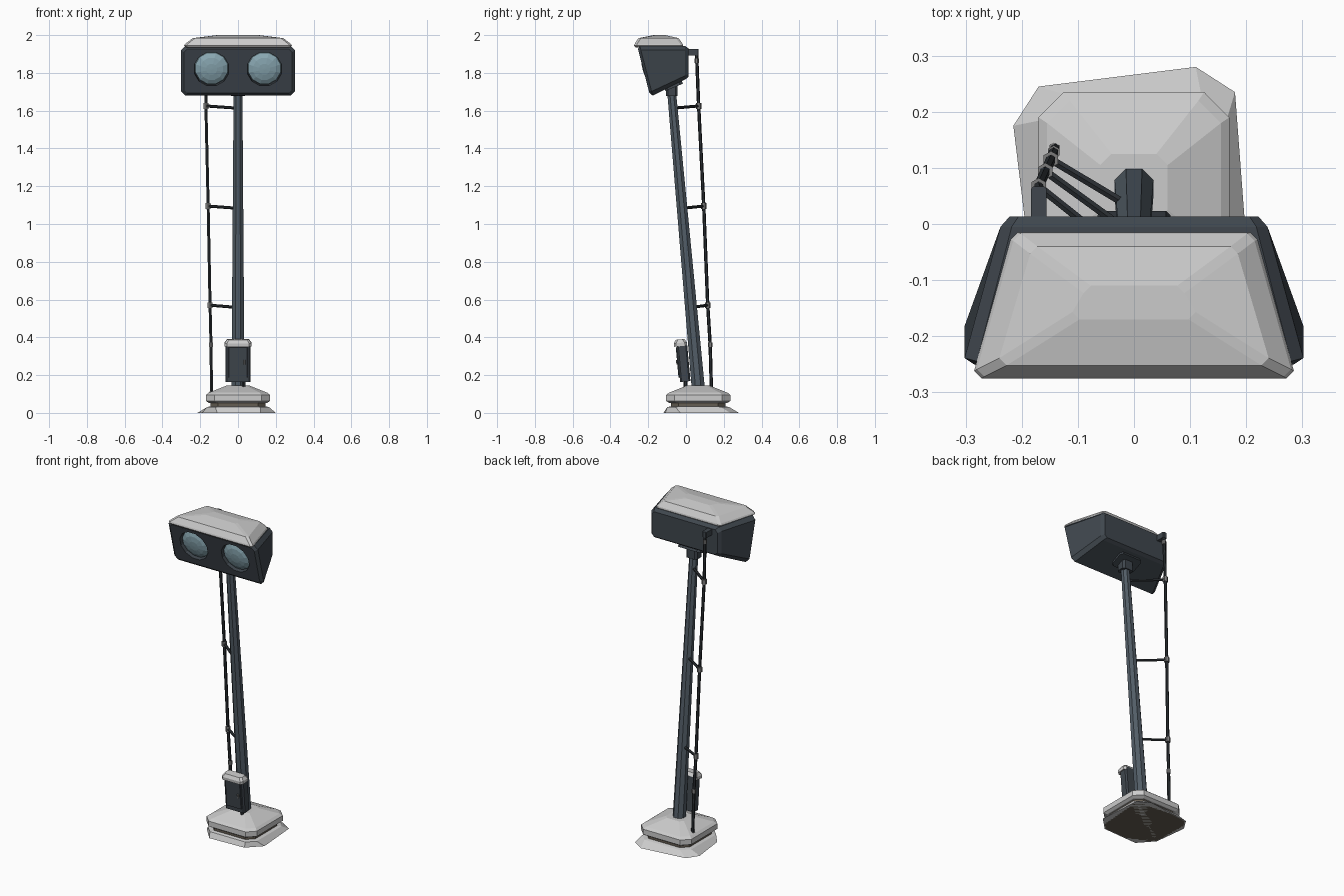
import bpy, bmesh, math
from mathutils import Vector, Matrix

if "Cube" in bpy.data.objects:
    bpy.data.objects.remove(bpy.data.objects["Cube"])


def mat(name, *rgb):
    m = bpy.data.materials.new(name)
    m.diffuse_color = (*rgb, 1)
    m.use_nodes = True
    m.node_tree.nodes["Principled BSDF"].inputs["Base Color"].default_value = m.diffuse_color
    return m


DARK = mat("dark_paint", 0.05, 0.062, 0.075)
STEEL = mat("pole_paint", 0.085, 0.11, 0.135)
BLACK = mat("pipe_black", 0.025, 0.03, 0.035)
METAL = mat("clamp_metal", 0.2, 0.2, 0.2)
SOIL = mat("brown_groove", 0.13, 0.11, 0.085)
GLASS = mat("lens_glass", 0.27, 0.42, 0.48)
STONE = mat("light_grey", 0.52, 0.53, 0.54)


def loft(name, rings, material):
    """Skin equal-length rings of points and cap both ends."""
    bm = bmesh.new()
    vs = [[bm.verts.new(p) for p in r] for r in rings]
    n = len(vs[0])
    for a, b in zip(vs, vs[1:]):
        for i in range(n):
            j = (i + 1) % n
            bm.faces.new((a[i], a[j], b[j], b[i]))
    bm.faces.new(vs[0])
    bm.faces.new(vs[-1])
    bmesh.ops.recalc_face_normals(bm, faces=bm.faces)
    me = bpy.data.meshes.new(name)
    bm.to_mesh(me)
    bm.free()
    ob = bpy.data.objects.new(name, me)
    me.materials.append(material)
    bpy.context.collection.objects.link(ob)
    return ob


def octagon(hx, hy, c, cx=0, cy=0):
    """Rectangle with chamfered corners."""
    pts = [(hx, -hy + c), (hx, hy - c), (hx - c, hy), (-hx + c, hy),
           (-hx, hy - c), (-hx, -hy + c), (-hx + c, -hy), (hx - c, -hy)]
    return [(x + cx, y + cy) for x, y in pts]


def at_z(pts, z):
    return [(x, y, z) for x, y in pts]


def circle(center, axis, r, n):
    q = Vector(axis).to_track_quat('Z', 'Y')
    return [Vector(center) + q @ Vector((r * math.cos(t), r * math.sin(t), 0))
            for t in [math.tau * (i + 0.5) / n for i in range(n)]]


def rod(name, a, b, r0, r1, n, material):
    d = Vector(b) - Vector(a)
    return loft(name, [circle(a, d, r0, n), circle(b, d, r1, n)], material)


def slab(name, size, center, chamfer, material, lean=0, taper=0):
    """Upright chamfered block, optionally leaning forward, with a tapered top."""
    hx, hy, hz = [s / 2 for s in size]
    levels = [(-hz, 0), (hz, 0)] if not taper else [(-hz, 0), (0, 0), (hz, taper)]
    ob = loft(name, [at_z(octagon(hx - t, hy - t, chamfer), z) for z, t in levels], material)
    ob.data.transform(Matrix.Translation(center) @ Matrix.Rotation(lean, 4, 'X'))
    return ob


# Foot: irregular skirt, recessed groove, sloped cap
CY = 0.065
skirt = [(0.2, -0.03), (0.18, 0.235), (0.11, 0.28), (-0.17, 0.245),
         (-0.215, 0.175), (-0.19, -0.03), (-0.11, -0.12), (0.12, -0.11)]


def foot_ring(h, z, c):
    return at_z(octagon(h, h, c, 0, CY), z)


loft("foot_skirt", [at_z(skirt, 0), foot_ring(0.165, 0.03, 0.045),
                    foot_ring(0.15, 0.034, 0.045)], STONE)
loft("foot_underside", [at_z([(x * 0.97, CY + (y - CY) * 0.97) for x, y in skirt], 0),
                        foot_ring(0.15, 0.01, 0.045)], SOIL)
loft("foot_groove", [foot_ring(0.145, 0.02, 0.04), foot_ring(0.145, 0.07, 0.04)], SOIL)
loft("foot_cap", [foot_ring(0.155, 0.053, 0.042), foot_ring(0.17, 0.063, 0.045),
                  foot_ring(0.17, 0.095, 0.045), foot_ring(0.155, 0.107, 0.04),
                  foot_ring(0.06, 0.145, 0.02)], STONE)

# Leaning pole
LEAN = 0.09


def pole_y(z):
    return 0.065 - (z - 0.13) * LEAN


rod("pole", (0, pole_y(0.08), 0.08), (0, pole_y(1.72), 1.72), 0.038, 0.025, 8, STEEL)

# Neck bracket under the head
slab("neck_collar", (0.075, 0.062, 0.07), (0, -0.075, 1.712), 0.012, DARK)
slab("neck_plate", (0.15, 0.1, 0.04), (0, -0.07, 1.742), 0.015, DARK, lean=0.4)


# Lamp head: chamfered shell with a downward-tilted front
TILT = 0.26


def face_y(z):
    return -0.258 + (1.94 - z) * TILT


def head_ring(hx, z0, z1, c, depth):
    pts = octagon(hx, (z1 - z0) / 2, c, 0, (z0 + z1) / 2)
    return [(x, depth(z), z) for x, z in pts]


head = loft("lamp_head", [
    head_ring(0.285, 1.694, 1.926, 0.016, face_y),
    head_ring(0.302, 1.68, 1.942, 0.022, lambda z: face_y(z) + 0.014),
    head_ring(0.238, 1.765, 1.942, 0.02, lambda z: -0.005),
    head_ring(0.222, 1.778, 1.93, 0.016, lambda z: 0.013)], DARK)

# Lenses: faceted domes set in round pockets
out = Vector((0, -1, -TILT)).normalized()
for side, label in ((-1, "left"), (1, "right")):
    c = Vector((side * 0.14, face_y(1.82), 1.82))
    cutter = rod("pocket_cutter", c - out * 0.03, c + out * 0.05, 0.094, 0.094, 12, DARK)
    cutter.hide_render = True
    mod = head.modifiers.new("pocket", 'BOOLEAN')
    mod.object, mod.solver = cutter, 'EXACT'
    bpy.context.view_layer.objects.active = head
    bpy.ops.object.modifier_apply(modifier=mod.name)
    bpy.data.objects.remove(cutter)
    loft("lens_" + label, [circle(c + out * d, out, r, 12) for d, r in
                           ((-0.029, 0.091), (-0.016, 0.088), (-0.004, 0.062),
                            (0.002, 0.03), (0.003, 0.004))], GLASS)


# Hipped roof, wider at the front
def roof_ring(hf, hb, y0, y1, z, c):
    k = (hf - hb) / (y1 - y0)
    pts = octagon(1, (y1 - y0) / 2, c, 0, (y0 + y1) / 2)
    return [(x * (hf - k * (y - y0)), y, z) for x, y in pts]


def roof_oct(hf, hb, y0, y1, z, c=0.013):
    pts = [(hb, y1 - c), (hb - c, y1), (-hb + c, y1), (-hb, y1 - c),
           (-hf, y0 + c), (-hf + c, y0), (hf - c, y0), (hf, y0 + c)]
    return at_z(pts, z)


loft("head_roof", [
    roof_oct(0.275, 0.21, -0.268, -0.02, 1.935),
    roof_oct(0.285, 0.22, -0.275, -0.015, 1.944),
    roof_oct(0.28, 0.215, -0.272, -0.017, 1.953),
    roof_oct(0.24, 0.185, -0.252, -0.04, 1.984),
    roof_oct(0.11, 0.09, -0.17, -0.11, 2.0)], STONE)

# Control box on the pole, with cap, door, latch and feed pipe
slab("box_body", (0.13, 0.055, 0.205), (0, -0.013, 0.268), 0.008, DARK, LEAN)
slab("box_door", (0.1, 0.01, 0.16), (0, -0.042, 0.268), 0.002, DARK, LEAN)
slab("box_latch", (0.01, 0.012, 0.025), (0.035, -0.046, 0.268), 0.002, METAL, LEAN)
slab("box_cap", (0.142, 0.07, 0.036), (0, -0.03, 0.371), 0.012, STONE, LEAN, 0.012)
rod("box_feed_pipe", (0.03, 0.0, 0.1), (0.03, -0.004, 0.18), 0.01, 0.01, 6, BLACK)

# Cable pipe beside the pole, with clamps and arms
path = [(-0.14, 0.135, 0.1), (-0.143, 0.128, 0.36), (-0.148, 0.115, 0.57),
        (-0.158, 0.094, 1.095), (-0.17, 0.067, 1.625), (-0.168, 0.056, 1.9)]
loft("cable_pipe", [circle(p, (0, 0, 1), 0.009, 6) for p in path], BLACK)
for i, p in enumerate(path):
    p = Vector(p)
    r, h = (0.015, 0.015) if 1 < i < 5 else (0.012, 0.012)
    if i == 5:
        p.z = 1.865
    up = Vector((0, 0, h))
    rod(f"pipe_clamp_{i}", p - up, p + up, r, r, 6, METAL)
    if 1 < i < 5:
        z = p.z - 0.012
        rod(f"pipe_arm_{i}", p, (0, pole_y(z), z), 0.008, 0.008, 6, BLACK)

# Bracket joining the pipe to the back of the head
slab("pipe_bracket", (0.028, 0.065, 0.035), (-0.17, 0.034, 1.91), 0.004, DARK)
